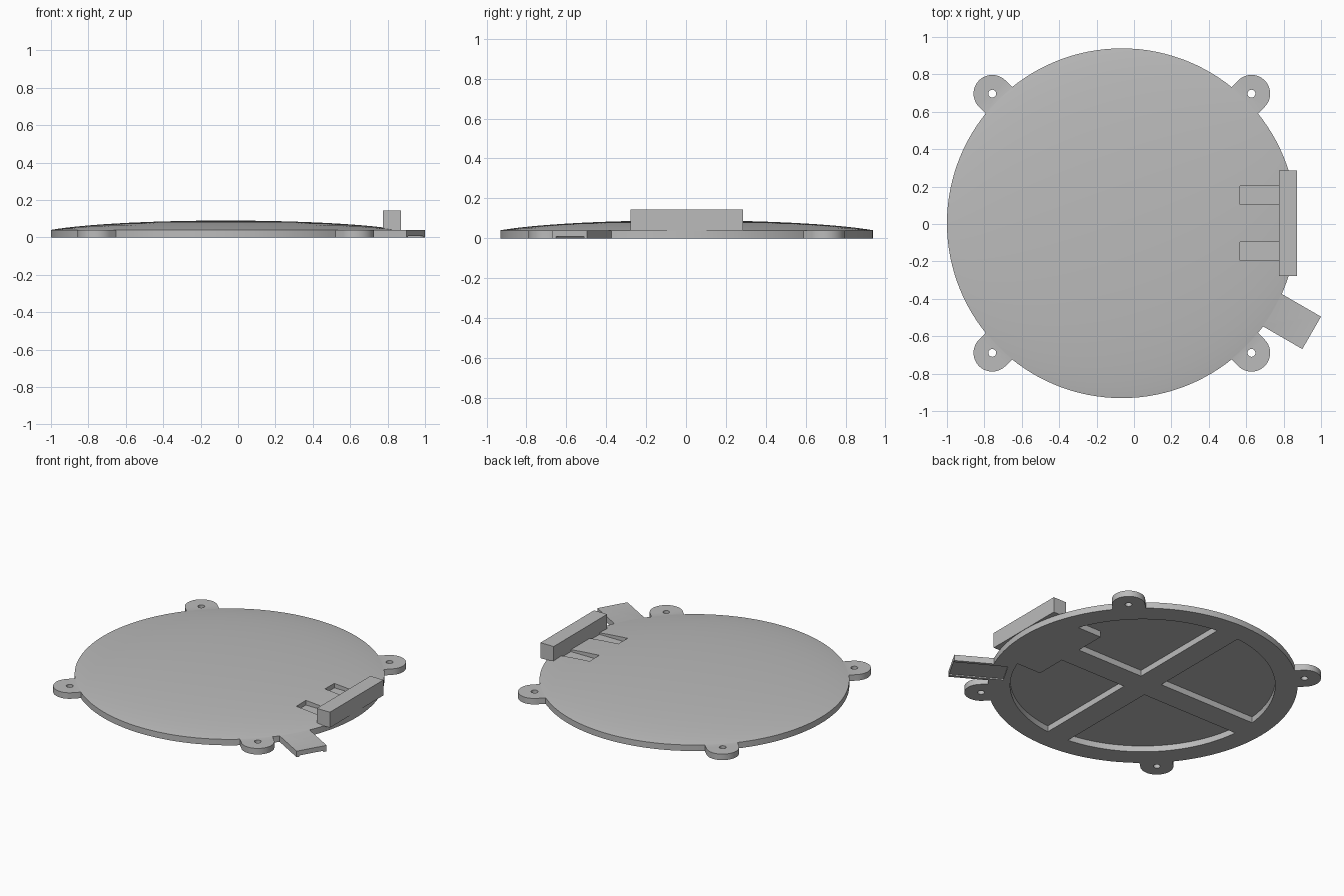
import bpy
import bmesh
from math import cos, sin, pi, sqrt, radians, atan2

cube = bpy.data.objects.get("Cube")
if cube:
    bpy.data.objects.remove(cube, do_unlink=True)

CX, CY = -0.065, 0.004      # centre of the lid
R, RIM = 0.935, 0.04        # lid radius and rim height
PEAK = 0.09                 # top of the dome
POCKET_R, RIB = 0.80, 0.08  # underside pockets and half width of the ribs

grey = bpy.data.materials.new("plain_grey")
grey.use_nodes = True
COLOUR = (0.5, 0.5, 0.5, 1.0)
grey.diffuse_color = COLOUR
grey.node_tree.nodes["Principled BSDF"].inputs["Base Color"].default_value = COLOUR


def make(name, bm):
    bmesh.ops.recalc_face_normals(bm, faces=bm.faces)
    mesh = bpy.data.meshes.new(name)
    bm.to_mesh(mesh)
    bm.free()
    mesh.materials.append(grey)
    ob = bpy.data.objects.new(name, mesh)
    bpy.context.collection.objects.link(ob)
    return ob


def prism(name, outline, z0, z1):
    """Extrude a flat outline, given relative to the lid centre."""
    bm = bmesh.new()
    face = bm.faces.new([bm.verts.new((CX + x, CY + y, z0)) for x, y in outline])
    ext = bmesh.ops.extrude_face_region(bm, geom=[face])
    top = [v for v in ext["geom"] if isinstance(v, bmesh.types.BMVert)]
    bmesh.ops.translate(bm, verts=top, vec=(0, 0, z1 - z0))
    return make(name, bm)


def rect(x0, x1, y0, y1):
    return [(x0, y0), (x1, y0), (x1, y1), (x0, y1)]


def arc(r, a0, a1, n, x=0, y=0):
    return [(x + r * cos(a0 + (a1 - a0) * i / n), y + r * sin(a0 + (a1 - a0) * i / n))
            for i in range(n + 1)]


def turn(points, a):
    return [(x * cos(a) - y * sin(a), x * sin(a) + y * cos(a)) for x, y in points]


def combine(target, other, operation):
    """Apply a boolean and drop the helper."""
    mod = target.modifiers.new("bool", "BOOLEAN")
    mod.object, mod.operation, mod.solver = other, operation, "EXACT"
    bpy.context.view_layer.update()
    result = bpy.data.meshes.new_from_object(
        target.evaluated_get(bpy.context.evaluated_depsgraph_get()))
    target.modifiers.clear()
    target.data = result
    bpy.data.objects.remove(other, do_unlink=True)


# Domed lid: a half profile spun round the centre
bm = bmesh.new()
full = R / sqrt(1 - (RIM / PEAK) ** 2)
profile = [(0, 0), (R, 0)]
for i in range(17):
    r = R * cos(i / 16 * pi / 2) if i < 16 else 0
    profile.append((r, PEAK * sqrt(1 - (r / full) ** 2)))
verts = [bm.verts.new((CX + r, CY, z)) for r, z in profile]
edges = [bm.edges.new(pair) for pair in zip(verts, verts[1:])]
bmesh.ops.spin(bm, geom=verts + edges, cent=(CX, CY, 0), axis=(0, 0, 1),
               angle=2 * pi, steps=128, use_merge=True)
bmesh.ops.remove_doubles(bm, verts=bm.verts, dist=1e-5)
lid = make("domed_lid", bm)

# Pockets between the ribs; the pair at +x leaves a solid pad under the block
PAD_X, PAD_Y = 0.57, 0.285
reach = sqrt(POCKET_R ** 2 - RIB ** 2)
a_end = atan2(reach, RIB)
for sx in (1, -1):
    for sy in (1, -1):
        if sx > 0:
            start = atan2(PAD_Y, sqrt(POCKET_R ** 2 - PAD_Y ** 2))
            outline = [(RIB, RIB), (PAD_X, RIB), (PAD_X, PAD_Y)]
        else:
            start = atan2(RIB, reach)
            outline = [(RIB, RIB)]
        outline += arc(POCKET_R, start, a_end, 32)
        pocket = prism("pocket", [(sx * x, sy * y) for x, y in outline], -0.05, RIM)
        combine(lid, pocket, "DIFFERENCE")

# Access slots behind the block holes
for y in (-0.15, 0.15):
    combine(lid, prism("slot", rect(0.632, 0.86, y - 0.05, y + 0.05), RIM, 0.2), "DIFFERENCE")

# Side arm with a shallow groove underneath
ARM = radians(-30)
combine(lid, prism("arm", turn(rect(0.85, 1.172, -0.1, 0.1), ARM), 0, RIM), "UNION")
combine(lid, prism("groove", turn(rect(0.84, 1.3, -0.08, 0.08), ARM), -0.05, 0.008), "DIFFERENCE")

# Four drilled mounting tabs
D = 0.98
for k in range(4):
    a = pi / 4 + k * pi / 2
    tab = prism("mounting_tab_%d" % (k + 1),
                turn([(0.86, -0.1)] + arc(0.1, -pi / 2, pi / 2, 32, D) + [(0.86, 0.1)], a), 0, RIM)
    hole = prism("hole", turn(arc(0.021, 0, 2 * pi * 23 / 24, 23, D), a), -0.05, 0.1)
    combine(tab, hole, "DIFFERENCE")
    combine(lid, tab, "UNION")

# Upright block with two cross holes
block = prism("hinge_block", rect(0.84, 0.937, -0.282, 0.282), RIM, 0.143)
for y in (-0.15, 0.15):
    bm = bmesh.new()
    bmesh.ops.create_cone(bm, cap_ends=True, segments=24, radius1=0.019, radius2=0.019, depth=0.3)
    for v in bm.verts:
        v.co = (v.co.z + 0.82, v.co.y + CY + y, v.co.x + 0.085)
    combine(block, make("cross_hole", bm), "DIFFERENCE")

for ob in (lid, block):
    bpy.ops.object.select_all(action="DESELECT")
    ob.select_set(True)
    bpy.context.view_layer.objects.active = ob
    bpy.ops.object.shade_smooth_by_angle(angle=radians(30))
